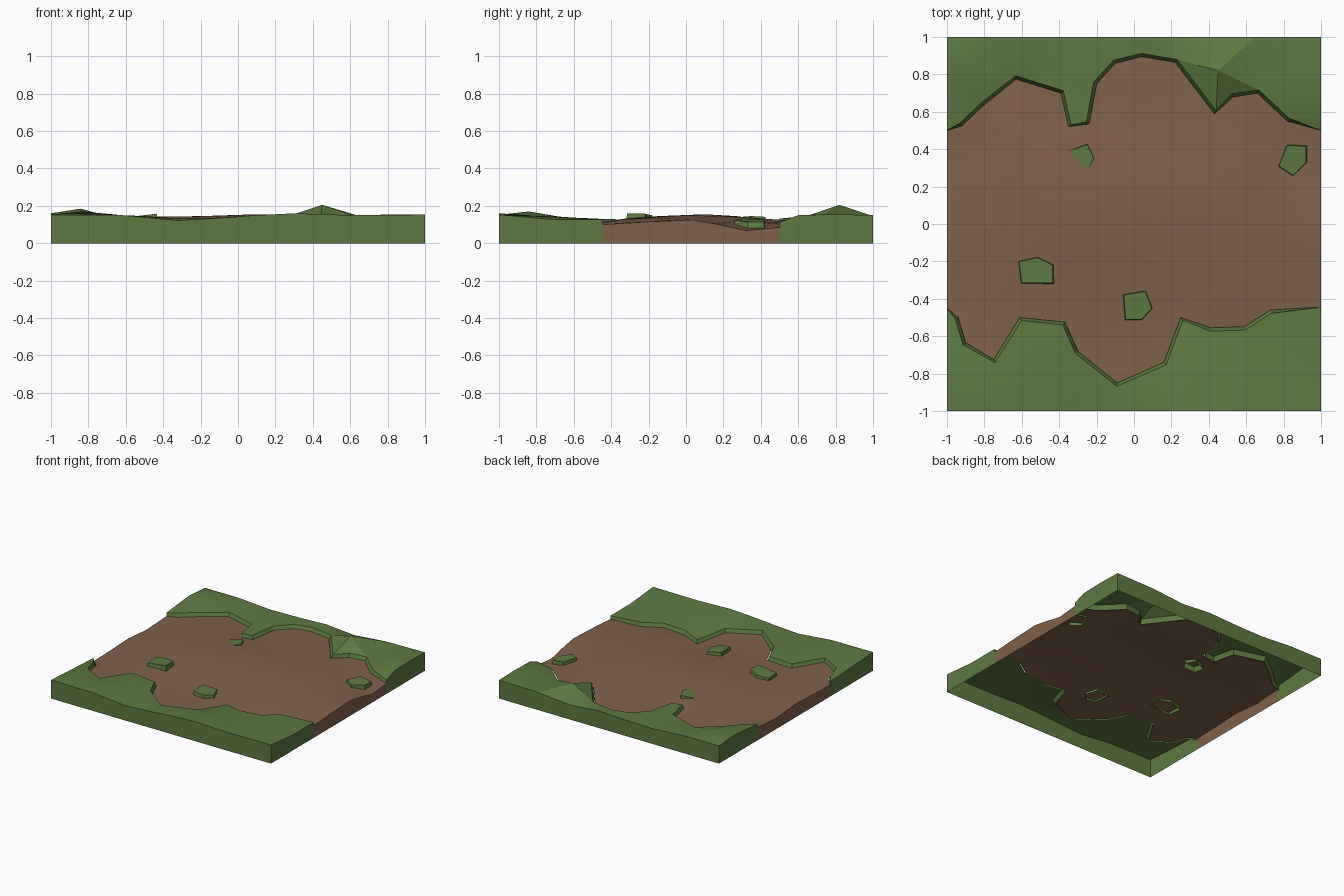
import bpy, math
from mathutils import Vector
from mathutils.geometry import delaunay_2d_cdt

if "Cube" in bpy.data.objects:
    bpy.data.objects.remove(bpy.data.objects["Cube"])


def material(name, rgb):
    m = bpy.data.materials.new(name)
    m.diffuse_color = (*rgb, 1)
    m.use_nodes = True
    m.node_tree.nodes["Principled BSDF"].inputs["Base Color"].default_value = m.diffuse_color
    return m


GRASS = material("grass", (0.11, 0.19, 0.055))
DIRT = material("dirt", (0.21, 0.12, 0.072))


def surface(name, loop, inner, mat, drop=None):
    """Triangulated terrain patch (CCW outline + inner points) with side walls and sloped lips."""
    pts = [Vector(p) for p in loop + inner]
    n = len(loop)
    ring = [(i, (i + 1) % n) for i in range(n)]
    co, _, tris, orig, _, _ = delaunay_2d_cdt([p.xy for p in pts], ring, [], 1, 1e-5)
    verts = [(c.x, c.y, pts[o[0]].z) for c, o in zip(co, orig)]
    faces = [list(f) for f in tris]
    drop = drop or {}
    for i, j in ring:
        a, b = pts[i], pts[j]
        wall = any(abs(a[k]) > .999 and abs(a[k] - b[k]) < 1e-4 for k in (0, 1))
        if wall:
            low = [(a.x, a.y, 0), (b.x, b.y, 0)]
        elif i in drop and j in drop:
            low = [drop[i], drop[j]]
        else:
            continue
        k = len(verts)
        verts += [tuple(a), tuple(b)] + low
        faces.append([k + 1, k, k + 2, k + 3])
    me = bpy.data.meshes.new(name)
    me.from_pydata(verts, [], faces)
    me.materials.append(mat)
    ob = bpy.data.objects.new(name, me)
    bpy.context.collection.objects.link(ob)
    bpy.ops.object.select_all(action='DESELECT')
    ob.select_set(True)
    bpy.context.view_layer.objects.active = ob
    bpy.ops.object.shade_smooth_by_angle(angle=math.radians(30))
    return ob


def lip(border, side):
    """Raise the border and shift it towards the grass; return the upper edge and the lower edge."""
    top, low = [], []
    for i, (x, y, z) in enumerate(border):
        a, b = border[max(i - 1, 0)], border[min(i + 1, len(border) - 1)]
        t = Vector((b[0] - a[0], b[1] - a[1])).normalized()
        off = 0 if i in (0, len(border) - 1) else 0.018 * side
        top.append((x - t.y * off, y + t.x * off, z + 0.027))
        low.append((x, y, z - 0.012))
    return top, low


# Edges between dirt and grass, left to right (x, y, dirt height)
front = [(-1, -.45, .095), (-.94, -.5, .1), (-.9, -.635, .11), (-.75, -.725, .11), (-.61, -.5, .105),
         (-.37, -.525, .1), (-.3, -.68, .105), (-.09, -.85, .11), (.16, -.74, .1), (.25, -.5, .075),
         (.41, -.555, .09), (.59, -.55, .1), (.73, -.46, .105), (1, -.445, .1)]
back = [(-1, .5, .105), (-.92, .525, .105), (-.81, .63, .1), (-.63, .775, .095), (-.39, .7, .1),
        (-.35, .52, .1), (-.24, .535, .1), (-.2, .75, .105), (-.1, .86, .105), (.04, .895, .105),
        (.22, .865, .105), (.43, .59, .105), (.53, .68, .105), (.66, .7, .105), (.82, .55, .1), (1, .5, .085)]

# Dirt path
right_edge = [(1, -.2, .115), (1, .03, .125), (1, .15, .105), (1, .32, .068)]
left_edge = [(-1, .25, .09), (-1, 0, .11), (-1, -.25, .1)]
bumps = [(-.2, .27, .145), (-.02, .37, .12), (.1, .1, .155), (.42, .0, .15), (.2, -.35, .085), (.5, -.3, .135),
         (.75, -.02, .13), (.7, .3, .12), (0, .65, .115), (-.6, .5, .115), (-.6, .05, .14), (-.5, -.25, .12),
         (-.82, -.4, .1), (-.05, -.6, .1), (-.15, -.15, .145), (.35, .3, .14), (-.2, -.4, .115), (0, -.4, .095)]
surface("dirt_path", front + right_edge + back[::-1] + left_edge, bumps, DIRT)

# Front grass bank
top, low = lip(front, -1)
outer = [(-1, -1, .152), (-.62, -1, .15), (-.32, -1, .122), (-.1, -1, .135), (.1, -1, .15), (.3, -1, .16),
         (.6, -1, .15), (1, -1, .153), (1, -.72, .128)]
n = len(outer)
surface("front_grass", outer + top[::-1] + [(-1, -.7, .135)],
        [(-.83, -.84, .17), (-.5, -.72, .145), (.2, -.85, .15), (.5, -.75, .135), (.8, -.7, .14)],
        GRASS, {n + i: p for i, p in enumerate(low[::-1])})

# Back grass bank
top, low = lip(back, 1)
outer = [(1, .6, .15), (1, .8, .155), (1, 1, .15), (.65, 1, .145), (.36, 1, .12), (.1, 1, .14), (-.15, 1, .13),
         (-.41, 1, .125), (-.7, 1, .145), (-1, 1, .145), (-1, .8, .16)]
surface("back_grass", top + outer,
        [(.45, .82, .205), (.8, .75, .155), (-.3, .78, .135), (-.84, .86, .185)],
        GRASS, dict(enumerate(low)))

# Grass tufts: counter-clockwise outline and top height
tufts = [([(-.33, .31), (-.24, .305), (-.215, .35), (-.25, .425), (-.345, .39)], .138),
         ([(.775, .31), (.85, .26), (.92, .33), (.92, .415), (.82, .42)], .122),
         ([(-.6, -.315), (-.435, -.315), (-.435, -.22), (-.515, -.18), (-.615, -.2)], .148),
         ([(-.045, -.51), (.04, -.51), (.095, -.45), (.06, -.36), (-.055, -.38)], .122)]
for k, (pts, z) in enumerate(tufts, 1):
    cx, cy = (sum(c) / len(pts) for c in zip(*pts))
    tilt = .12 if k % 2 else -.12
    loop = [(x, y, z + tilt * (x - cx)) for x, y in pts]
    skirt = {i: (cx + (x - cx) * 1.08, cy + (y - cy) * 1.08, h - .045) for i, (x, y, h) in enumerate(loop)}
    surface(f"grass_tuft_{k}", loop, [], GRASS, skirt)
